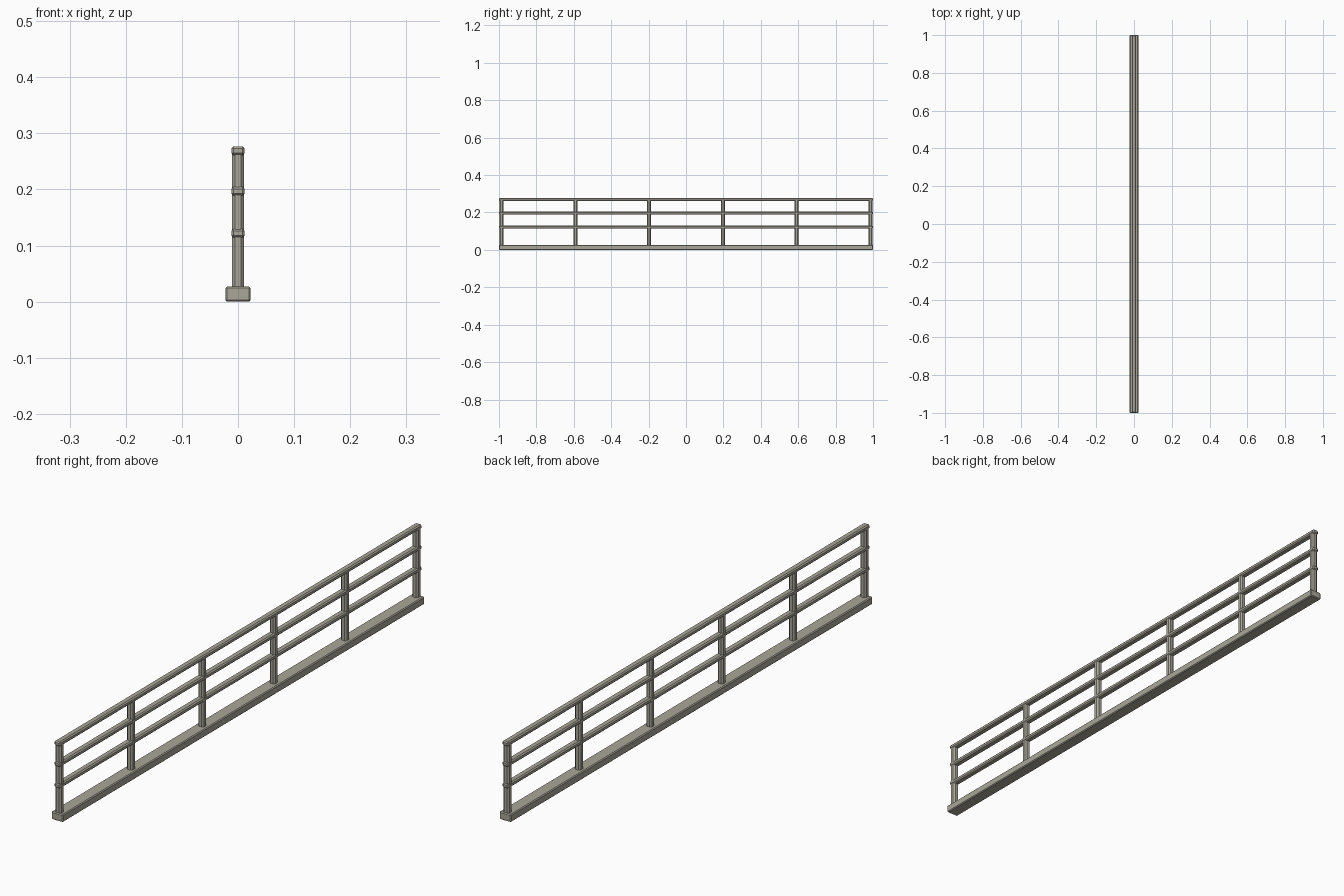
import bpy

cube = bpy.data.objects.get("Cube")
if cube:
    bpy.data.objects.remove(cube, do_unlink=True)

metal = bpy.data.materials.new("warm grey metal")
metal.use_nodes = True
colour = (0.40, 0.38, 0.32, 1)
metal.diffuse_color = colour
metal.node_tree.nodes["Principled BSDF"].inputs["Base Color"].default_value = colour


def bar(name, size, centre, bevel):
    """Box with chamfered edges."""
    bpy.ops.mesh.primitive_cube_add(size=1, location=centre)
    ob = bpy.context.object
    ob.name = name
    ob.scale = size
    bpy.ops.object.transform_apply(location=False, rotation=False, scale=True)
    mod = ob.modifiers.new("chamfer", "BEVEL")
    mod.width = bevel
    mod.segments = 1
    mod.limit_method = "NONE"
    ob.data.materials.append(metal)
    return ob


# Kerb along the ground
bar("base_kerb", (0.045, 2.0, 0.027), (0, 0, 0.0135), 0.003)

# Six evenly spaced posts
POSTS = 6
END = 0.986
for i in range(POSTS):
    y = -END + 2 * END * i / (POSTS - 1)
    bar(f"post_{i + 1}", (0.022, 0.022, 0.25), (0, y, 0.145), 0.0055)

# Three rails, running just past the end posts
for name, z in (("lower_rail", 0.122), ("middle_rail", 0.197), ("top_rail", 0.269)):
    bar(name, (0.0235, 2.0, 0.016), (0, 0, z), 0.004)
